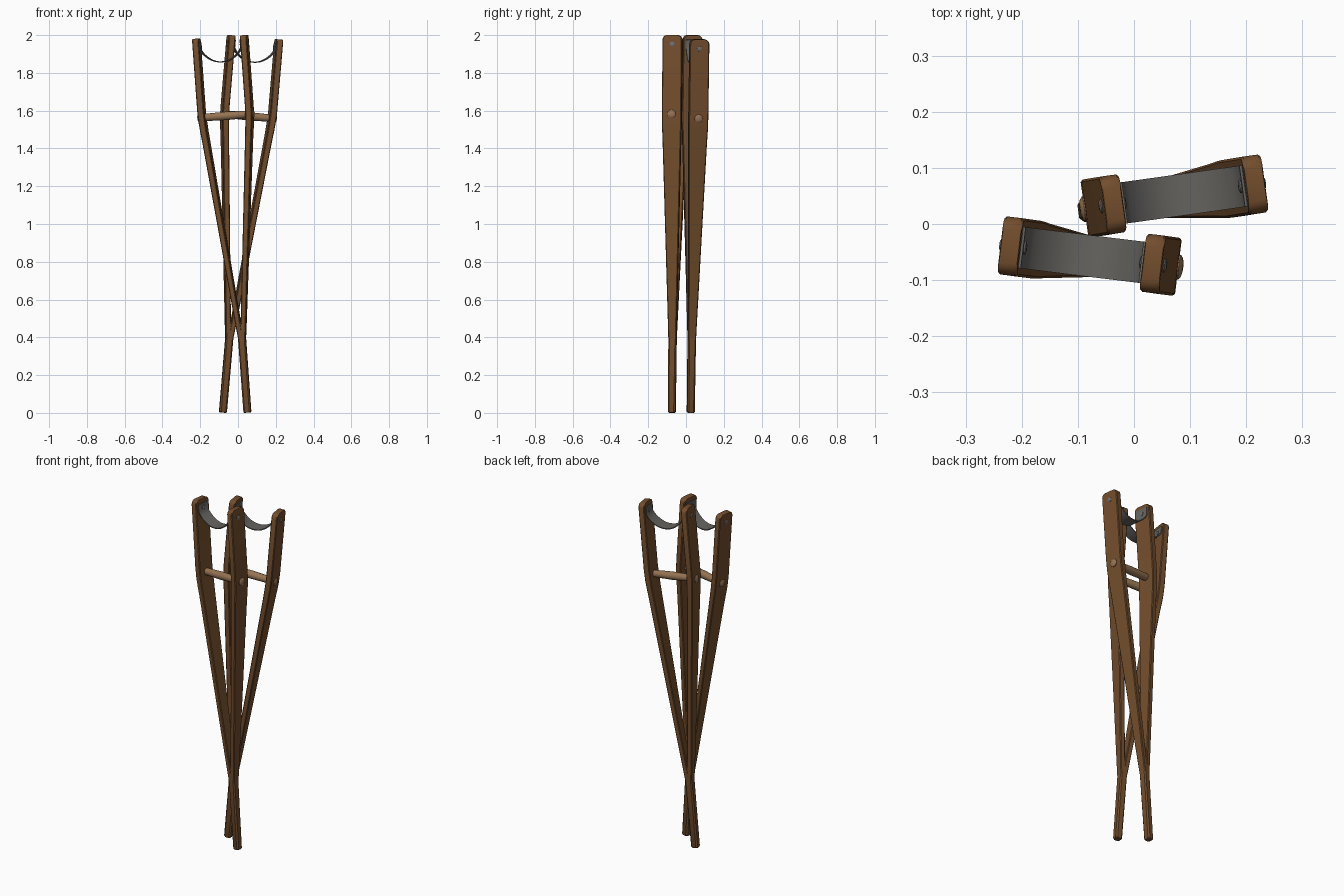
import bpy, bmesh, math
from mathutils import Vector, Matrix

if "Cube" in bpy.data.objects:
    bpy.data.objects.remove(bpy.data.objects["Cube"])


def material(name, rgb):
    m = bpy.data.materials.new(name)
    m.diffuse_color = (*rgb, 1)
    m.use_nodes = True
    m.node_tree.nodes["Principled BSDF"].inputs["Base Color"].default_value = m.diffuse_color
    return m


WOOD = material("brown wood", (0.17, 0.075, 0.026))
GRIP = material("light wood", (0.30, 0.17, 0.085))
STRAP = material("grey cloth", (0.13, 0.125, 0.115))
METAL = material("grey metal", (0.16, 0.16, 0.16))
L = 1.994       # crutch length along its axis
HALF = 0.128    # half distance between the upper rails


def loft(name, rings, mat, frame, smooth=None):
    """Skin a list of equal-length rings, with capped ends."""
    bm = bmesh.new()
    vs = [[bm.verts.new(frame @ Vector(p)) for p in r] for r in rings]
    n = len(vs[0])
    for a, b in zip(vs, vs[1:]):
        for i in range(n):
            j = (i + 1) % n
            bm.faces.new((a[i], a[j], b[j], b[i]))
    bm.faces.new(vs[0])
    bm.faces.new(vs[-1])
    bmesh.ops.recalc_face_normals(bm, faces=bm.faces)
    me = bpy.data.meshes.new(name)
    bm.to_mesh(me)
    bm.free()
    me.materials.append(mat)
    ob = bpy.data.objects.new(name, me)
    bpy.context.collection.objects.link(ob)
    if smooth:
        bpy.ops.object.select_all(action='DESELECT')
        ob.select_set(True)
        bpy.context.view_layer.objects.active = ob
        bpy.ops.object.shade_smooth_by_angle(angle=math.radians(smooth))
    return ob


def section(w, u, t, h, c):
    """Chamfered rectangle: centre u, half thickness t, half width h."""
    pts = [(t, h - c), (t - c, h), (-t + c, h), (-t, h - c),
           (-t, -h + c), (-t + c, -h), (t - c, -h), (t, -h + c)]
    return [(u + a, b, w) for a, b in pts]


def turned(name, stations, v, w, mat, frame, n=20):
    """Round part turned about the crosswise axis; stations are (u, radius)."""
    rings = [[(u, v + r * math.cos(k * math.tau / n), w + r * math.sin(k * math.tau / n))
              for k in range(n)] for u, r in stations]
    return loft(name, rings, mat, frame, 40)


def crutch(label, foot, top, yaw):
    foot, top = Vector(foot), Vector(top)
    W = (top - foot).normalized()
    U = Vector((math.cos(yaw), math.sin(yaw), 0))
    V = W.cross(U).normalized()
    U = V.cross(W)
    F = Matrix.Translation(foot) @ Matrix((U, V, W)).transposed().to_4x4()

    # foot post
    loft(label + "_foot", [section(0, 0, 0.017, 0.017, 0.008),
                           section(0.006, 0, 0.02, 0.02, 0.008),
                           section(0.40, 0, 0.02, 0.021, 0.006),
                           section(0.47, 0, 0.018, 0.021, 0.006)], WOOD, F, 30)

    for s, side in ((-1, "left"), (1, "right")):
        # bent, tapering side rail with rounded top corners
        st = [(0.39, 0.006, 0.013, 0.021), (0.44, 0.011, 0.014, 0.022),
              (1.45, 0.115, 0.0165, 0.049), (1.50, 0.1205, 0.017, 0.051),
              (1.55, 0.125, 0.0175, 0.052), (1.61, HALF, 0.0175, 0.052),
              (L - 0.022, HALF, 0.0175, 0.052), (L - 0.011, HALF, 0.0175, 0.048),
              (L - 0.004, HALF, 0.0175, 0.041), (L, HALF, 0.016, 0.032)]
        loft(f"{label}_{side}_rail",
             [section(w, s * u, t, h, 0.004) for w, u, t, h in st], WOOD, F, 30)
        # grip peg and strap bolt heads on the outside, bolt head inside
        o = HALF + 0.0165
        turned(f"{label}_{side}_peg",
               [(s * (o - 0.012), 0.022), (s * (o + 0.002), 0.022),
                (s * (o + 0.006), 0.017), (s * (o + 0.008), 0.008)], 0, 1.575, GRIP, F)
        turned(f"{label}_{side}_bolt",
               [(s * (o - 0.005), 0.014), (s * (o + 0.003), 0.013),
                (s * (o + 0.006), 0.007)], 0, 1.945, METAL, F)
        i = HALF - 0.0175
        turned(f"{label}_{side}_inner_bolt",
               [(s * (i + 0.004), 0.013), (s * (i - 0.007), 0.012),
                (s * (i - 0.009), 0.006)], 0, 1.945, METAL, F)

    # hand grip
    turned(label + "_grip", [(-0.125, 0.019), (-0.07, 0.0205), (0, 0.0225),
                             (0.07, 0.0205), (0.125, 0.019)], 0, 1.575, GRIP, F)

    # hanging sling strap
    e = HALF - 0.0195
    path = [(-e, 1.972), (-e, 1.93)]
    for k in range(1, 16):
        u = -1 + k / 8
        path.append((u * e, 1.862 + 0.063 * abs(u) ** 2.2))
    path += [(e, 1.93), (e, 1.972)]
    rings, t, h = [], 0.0025, 0.037
    for k, (u, w) in enumerate(path):
        a, b = path[max(k - 1, 0)], path[min(k + 1, len(path) - 1)]
        d = Vector((b[0] - a[0], b[1] - a[1])).normalized() * t
        p, q = (u - d.y, w + d.x), (u + d.y, w - d.x)
        rings.append([(p[0], -h, p[1]), (p[0], h, p[1]),
                      (q[0], h, q[1]), (q[0], -h, q[1])])
    loft(label + "_sling", rings, STRAP, F, 50)


crutch("front_crutch", (0.05, -0.075, 0.0015), (-0.094, -0.055, 1.989), math.radians(-7))
crutch("back_crutch", (-0.08, 0.025, 0.0015), (0.09, 0.053, 1.987), math.radians(8))
